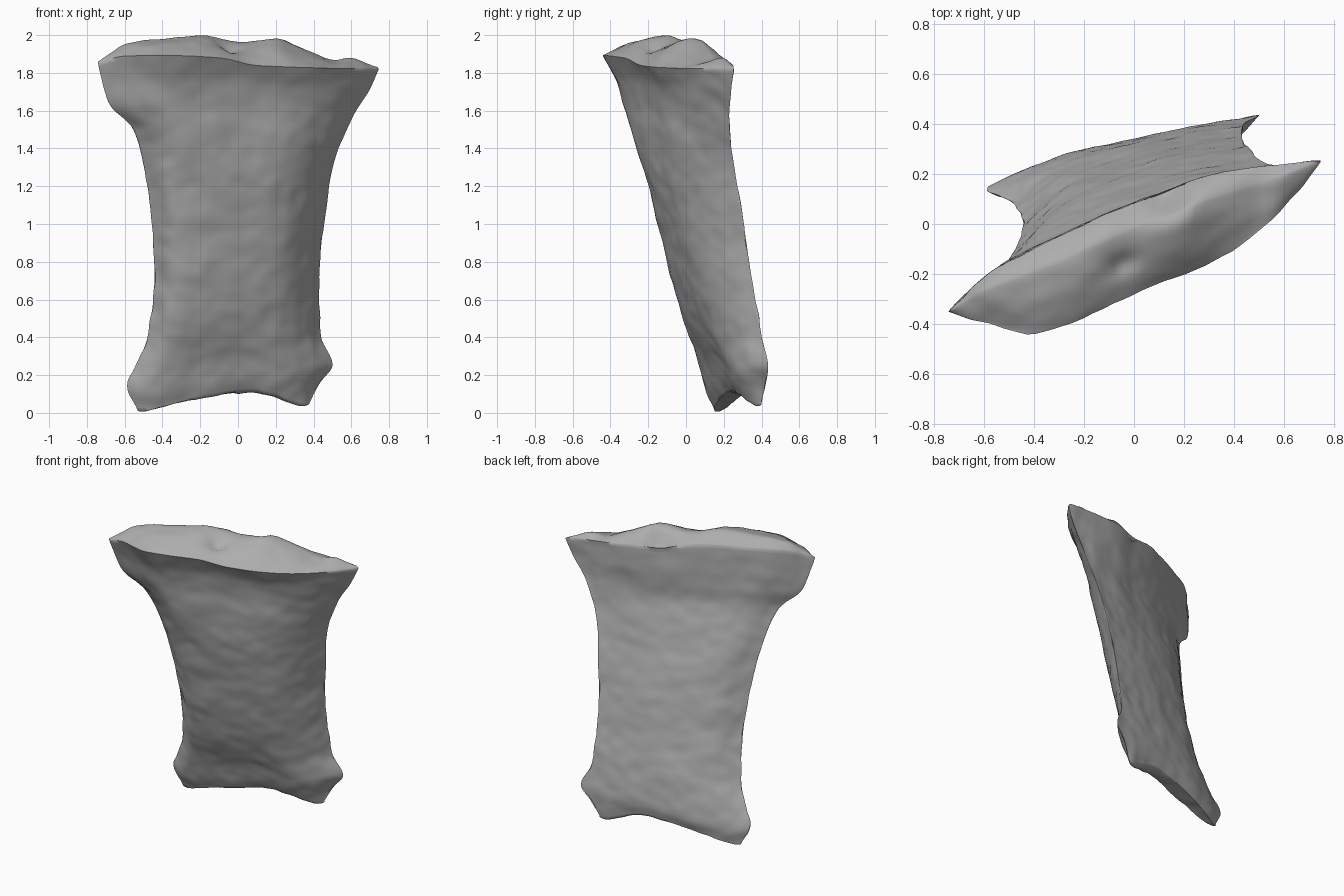
import bpy, bmesh, math
from mathutils import Vector, noise

default_cube = bpy.data.objects.get("Cube")
if default_cube:
    bpy.data.objects.remove(default_cube, do_unlink=True)

SEGMENTS = 112       # points around each cross-section
LEVELS = 96          # cross-sections up the shaft
CAP_RINGS = 22       # rings closing each end
RIM = 1.86

# Shaft stations: height, left edge x, y, right edge x, y, front and back fullness
STATIONS = [
    (0.0, -.53, .16, .38, .40, .07, .03),
    (.1, -.585, .14, .43, .42, .11, .05),
    (.22, -.55, .12, .50, .435, .13, .06),
    (.4, -.48, .08, .44, .40, .16, .08),
    (.7, -.445, .01, .43, .35, .20, .09),
    (1.0, -.455, -.06, .455, .305, .215, .09),
    (1.3, -.50, -.14, .50, .255, .215, .08),
    (1.5, -.56, -.22, .57, .23, .19, .08),
    (1.62, -.67, -.285, .63, .23, .175, .10),
    (1.74, -.715, -.32, .70, .24, .185, .12),
    (RIM, -.74, -.35, .74, .25, .24, .13),
]
# Cross-section fullness from left edge to right edge
FRONT_SHAFT = [(0, 0), (.12, .6), (.27, .83), (.55, .97), (.78, .93), (.92, .5), (1, 0)]
FRONT_HEAD = [(0, 0), (.1, .45), (.23, .95), (.5, .97), (.77, .9), (.9, .55), (1, 0)]
BACK_SHAFT = [(0, 0), (.15, .85), (.35, 1), (.7, .6), (1, 0)]
BACK_HEAD = [(0, 0), (.1, .6), (.25, .9), (.65, 1), (.84, .6), (1, 0)]
# Height profiles along x for the two worn ends and the upper lip
BOTTOM = [(-.58, .05), (-.52, .01), (-.4, .03), (-.2, .08), (.08, .12),
          (.2, .09), (.33, .05), (.45, .08)]
TOP = [(-.74, 1.86), (-.6, 1.95), (-.4, 1.98), (-.2, 2.0), (.02, 1.96),
       (.2, 2.0), (.3, 1.95), (.5, 1.87), (.6, 1.88), (.74, 1.82)]
LIP = [(-.74, 1.85), (-.6, 1.89), (-.1, 1.88), (.1, 1.84), (.74, 1.82)]


def sample(table, t):
    """Smoothly interpolate the rows of a table keyed by its first column."""
    t = min(max(t, table[0][0]), table[-1][0])
    last = len(table) - 1
    i = next(k for k in range(last) if t <= table[k + 1][0])
    a, b = table[i], table[i + 1]
    before, after = table[max(i - 1, 0)], table[min(i + 2, last)]
    span = b[0] - a[0]
    f = (t - a[0]) / span
    out = []
    for p, q, r, s in zip(before[1:], a[1:], b[1:], after[1:]):
        m0 = (r - p) / (b[0] - before[0]) * span
        m1 = (s - q) / (after[0] - a[0]) * span
        out.append(q + f * m0 + f * f * (3 * (r - q) - 2 * m0 - m1)
                   + f ** 3 * (2 * (q - r) + m0 + m1))
    return out


def blend(shaft, head, u, mix):
    low, high = sample(shaft, u)[0], sample(head, u)[0]
    return low + (high - low) * mix


def outline(height):
    """Slanted cross-section, bevelled at the front right and back left."""
    xl, yl, xr, yr, front, back = sample(STATIONS, height)
    mix = min(max((height - 1.2) / .5, 0), 1)
    points = []
    for k in range(SEGMENTS):
        angle = math.tau * k / SEGMENTS
        u = (1 - math.cos(angle)) / 2
        if k > SEGMENTS / 2:
            offset = -front * blend(FRONT_SHAFT, FRONT_HEAD, u, mix)
        else:
            offset = back * blend(BACK_SHAFT, BACK_HEAD, u, mix)
        points.append(Vector((xl + (xr - xl) * u, yl + (yr - yl) * u + offset, height)))
    return points


def bump(x, y, cx, cy, radius):
    return math.exp(-((x - cx) ** 2 + (y - cy) ** 2) / radius ** 2)


def cap_rings(ring, lift, shift):
    """Shrink a rim towards its spine, with lift giving the height."""
    rings = []
    for r in range(1, CAP_RINGS + 1):
        s = 1 - r / CAP_RINGS
        row = []
        for k, p in enumerate(ring):
            q = ring[-k % SEGMENTS]
            low, high = (p, q) if p.y < q.y else (q, p)
            spine = low.lerp(high, shift)
            c = spine.lerp(p, s)
            c.z = lift(c, p.z, s)
            row.append(c)
        rings.append(row)
    return rings


def top_lift(c, rim, s):
    crown = sample(TOP, c.x)[0]
    z = rim + (crown - rim) * (1 - s ** 1.6)
    z -= .06 * bump(c.x, c.y, .14, .09, .07)      # gouge
    z -= .04 * bump(c.x, c.y, -.05, -.16, .05)    # pit
    return z


def bottom_lift(c, rim, s):
    return rim - .01 * (1 - s * s) * (c.x > 0)


# Shaft rows, with both ends following their worn edges
rows = []
for level in range(LEVELS + 1):
    row = outline(RIM * level / LEVELS)
    for k, p in enumerate(row):
        fade = max(0, 1 - p.z / .6) ** 2
        rise = (p.z / RIM) ** 8
        back_lip = .045 * max(0, math.sin(math.tau * k / SEGMENTS))
        edge = sample(LIP, p.x)[0] - RIM + back_lip
        p.z += sample(BOTTOM, p.x)[0] * fade + edge * rise
    rows.append(row)

lower = cap_rings(rows[0], bottom_lift, .5)
upper = cap_rings(rows[-1], top_lift, .72)
rows = lower[::-1] + rows + upper

# Skin the rows into one closed surface
bm = bmesh.new()
grid = [[bm.verts.new(p) for p in row] for row in rows]
for a, b in zip(grid, grid[1:]):
    for k in range(SEGMENTS):
        n = (k + 1) % SEGMENTS
        bm.faces.new((a[k], a[n], b[n], b[k]))
bmesh.ops.remove_doubles(bm, verts=bm.verts, dist=.0008)
bmesh.ops.recalc_face_normals(bm, faces=bm.faces)

# Weathered surface: broad dents and fine grain
bm.normal_update()
moves = []
for v in bm.verts:
    amount = .008 * noise.noise(v.co * 5) + .005 * noise.noise(v.co * 13)
    moves.append((v, v.normal * amount))
for v, move in moves:
    v.co += move

mesh = bpy.data.meshes.new("bone_shaft")
bm.to_mesh(mesh)
bm.free()
bone = bpy.data.objects.new("bone_shaft", mesh)
bpy.context.collection.objects.link(bone)

grey = bpy.data.materials.new("plain_grey")
grey.use_nodes = True
colour = (.42, .42, .42, 1)
grey.diffuse_color = colour
grey.node_tree.nodes["Principled BSDF"].inputs["Base Color"].default_value = colour
mesh.materials.append(grey)

bpy.context.view_layer.objects.active = bone
bone.select_set(True)
bpy.ops.object.shade_smooth_by_angle(angle=math.radians(65))
